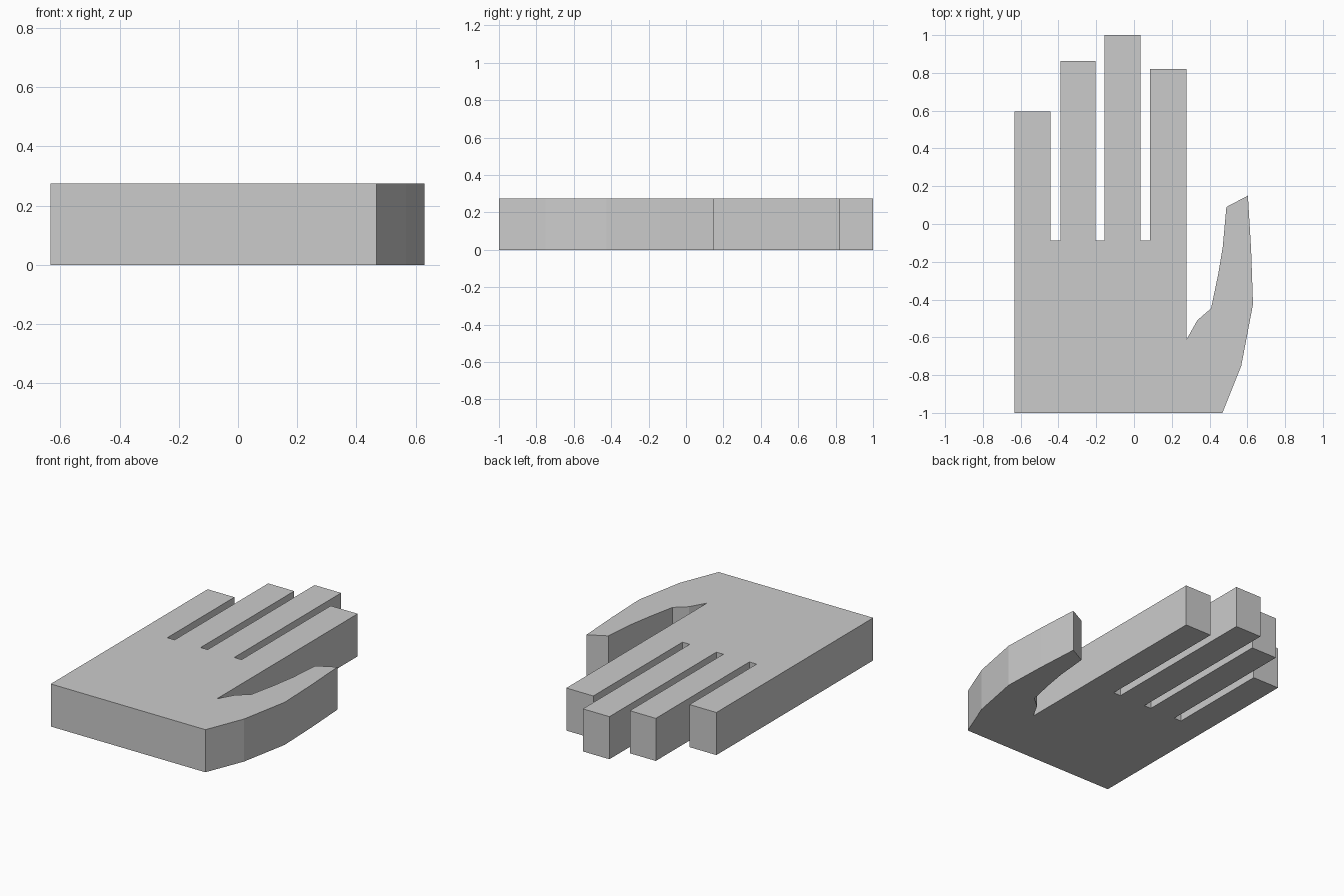
import bpy, bmesh

if "Cube" in bpy.data.objects:
    bpy.data.objects.remove(bpy.data.objects["Cube"])

THICKNESS = 0.274
SLOT_Y = -0.087    # bottom of the gaps between fingers
CROTCH = (0.278, -0.612)

# Fingers: left x, right x, tip y
fingers = [(-0.633, -0.442, 0.595), (-0.39, -0.205, 0.864),
           (-0.155, 0.034, 1.0), (0.086, 0.278, 0.82)]

# Thumb: from the crotch up the inner side, then down the outer side to the wrist
thumb = [CROTCH, (0.335, -0.51), (0.408, -0.447), (0.445, -0.27), (0.47, -0.12),
         (0.489, 0.09), (0.603, 0.15), (0.62, -0.135), (0.63, -0.425),
         (0.568, -0.75), (0.468, -1.0)]

# Hand outline: wrist corner, fingers with square gaps, thumb
outline = [(fingers[0][0], -1.0)]
for i, (left, right, tip) in enumerate(fingers):
    if i > 0:
        outline.append((left, SLOT_Y))
    outline += [(left, tip), (right, tip)]
    if i < len(fingers) - 1:
        outline.append((right, SLOT_Y))
outline += thumb

# Extrude the outline into a flat-shaded slab
bm = bmesh.new()
base = bm.faces.new([bm.verts.new((x, y, 0)) for x, y in outline])
top = bmesh.ops.extrude_face_region(bm, geom=[base], use_keep_orig=True)
bmesh.ops.translate(bm, vec=(0, 0, THICKNESS),
                    verts=[g for g in top["geom"] if isinstance(g, bmesh.types.BMVert)])
bmesh.ops.recalc_face_normals(bm, faces=bm.faces)
mesh = bpy.data.meshes.new("hand")
bm.to_mesh(mesh)
bm.free()
bpy.context.collection.objects.link(bpy.data.objects.new("hand", mesh))
